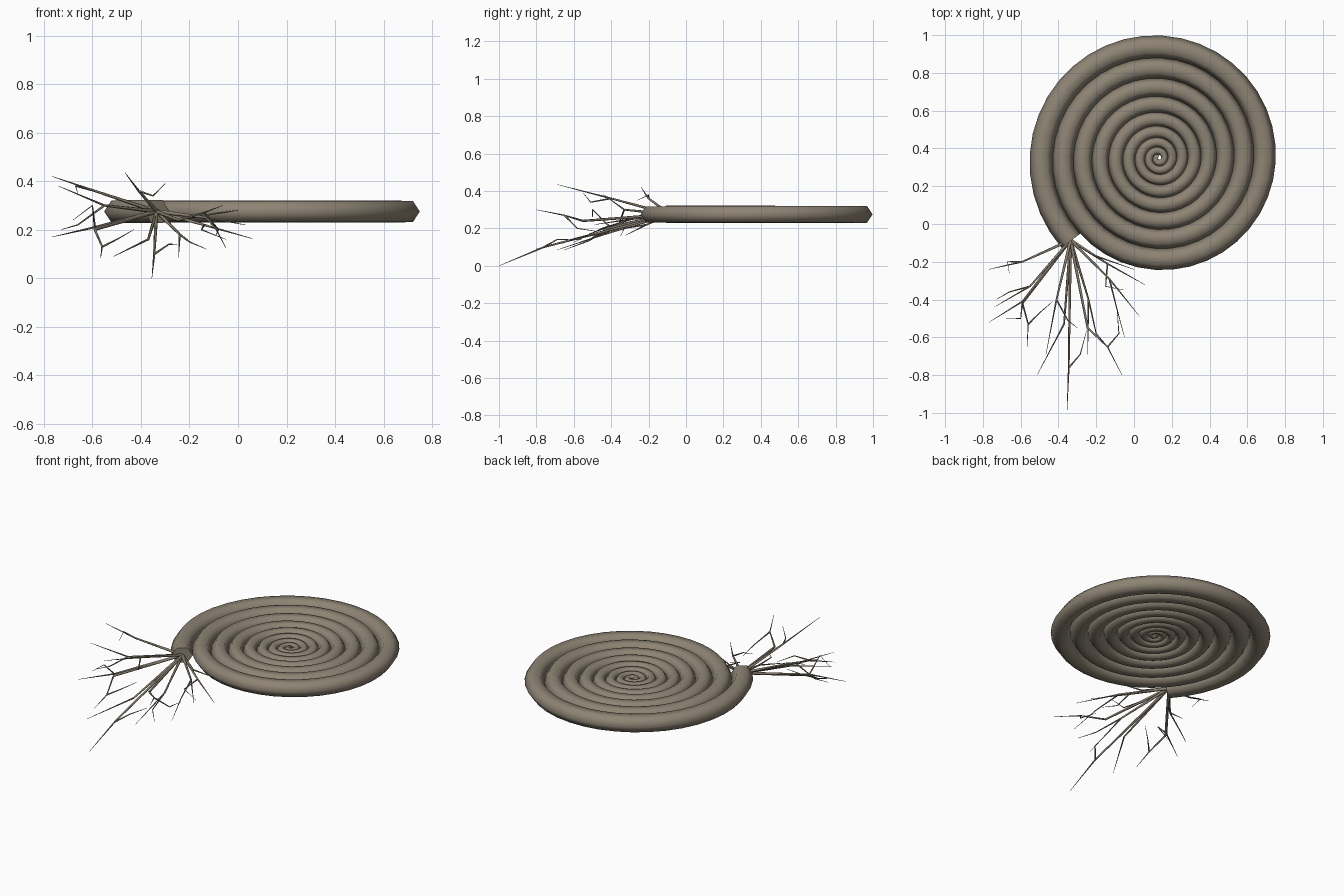
import bpy
import bmesh
import math
from mathutils import Vector

default_cube = bpy.data.objects.get("Cube")
if default_cube:
    bpy.data.objects.remove(default_cube, do_unlink=True)

bark = bpy.data.materials.new("bark_brown")
bark.use_nodes = True
bark_colour = (0.27, 0.23, 0.175, 1)
bark.diffuse_color = bark_colour
bark.node_tree.nodes["Principled BSDF"].inputs["Base Color"].default_value = bark_colour

UP = Vector((0, 0, 1))


def sweep(bm, path, radii, sides, squash=1.0):
    """Sweep a polygon section along a path, with a cap at each end."""
    path = [Vector(p) for p in path]
    last = len(path) - 1
    rings = []
    for i, (point, radius) in enumerate(zip(path, radii)):
        tangent = (path[min(i + 1, last)] - path[max(i - 1, 0)]).normalized()
        side = tangent.cross(UP).normalized()
        lift = side.cross(tangent)
        ring = []
        for k in range(sides):
            angle = math.tau * k / sides
            offset = side * math.cos(angle) + lift * math.sin(angle) * squash
            ring.append(bm.verts.new(point + offset * radius))
        rings.append(ring)
    for a, b in zip(rings, rings[1:]):
        for k in range(sides):
            n = (k + 1) % sides
            bm.faces.new((a[k], a[n], b[n], b[k]))
    bm.faces.new(rings[0])
    bm.faces.new(rings[-1])


def finish(bm, name, angle):
    """Turn the bmesh into a smooth shaded object."""
    bmesh.ops.recalc_face_normals(bm, faces=bm.faces)
    mesh = bpy.data.meshes.new(name)
    bm.to_mesh(mesh)
    bm.free()
    mesh.materials.append(bark)
    obj = bpy.data.objects.new(name, mesh)
    bpy.context.collection.objects.link(obj)
    bpy.ops.object.select_all(action="DESELECT")
    obj.select_set(True)
    bpy.context.view_layer.objects.active = obj
    bpy.ops.object.shade_smooth_by_angle(angle=math.radians(angle))
    return obj


# Coiled stem: a flat spiral whose turns touch and thicken outward
CENTRE = Vector((0.13, 0.347, 0.275))
FIRST_TURN, LAST_TURN, STEPS_PER_TURN = -1.0, 7.37, 40


def outer_edge(turn):
    return 0.06 + 0.0445 * turn + 0.0057 * turn * turn


steps = round((LAST_TURN - FIRST_TURN) * STEPS_PER_TURN)
spine, widths = [], []
for i in range(steps + 1):
    turn = FIRST_TURN + (LAST_TURN - FIRST_TURN) * i / steps
    outer, inner = outer_edge(turn), outer_edge(turn - 1)
    angle = math.tau * (turn + 0.25)
    direction = Vector((math.cos(angle), math.sin(angle), 0))
    spine.append(CENTRE + direction * (outer + inner) / 2)
    widths.append((outer - inner) / 2 * 1.01)
stem = bmesh.new()
sweep(stem, spine, widths, sides=6, squash=0.87)
finish(stem, "coiled_stem", 75)

# Main roots: joints and tip of each, fanning out from the stem's outer end
ROOT_START = (-0.335, -0.085, 0.275)
main_roots = {
    "upper_side": [(-.59, -.2, .36), (-.767, -.24, .42)],
    "raised_side": [(-.55, -.33, .3), (-.74, -.44, .38)],
    "low_side": [(-.59, -.41, .21), (-.767, -.52, .17)],
    "bent_side": [(-.59, -.42, .2), (-.56, -.53, .13), (-.566, -.65, .085)],
    "rising": [(-.41, -.4, .36), (-.466, -.69, .435)],
    "longest": [(-.345, -.76, .1), (-.355, -1, 0)],
    "low_front": [(-.37, -.53, .16), (-.513, -.8, .09)],
    "forked_front": [(-.245, -.55, .24), (-.14, -.65, .27), (-.063, -.8, .3)],
    "inner": [(-.13, -.29, .25), (.03, -.49, .22)],
    "inner_low": [(-.14, -.21, .22), (.06, -.323, .163)],
    "inner_high": [(-.2, -.17, .25), (0, -.24, .28)],
    "dropping": [(-.24, -.4, .18), (-.245, -.69, .085)],
}

# Twigs: each leaves the last joint of the named root
twigs = [
    ("upper_side", (-.67, -.2, .38), (-.66, -.26, .35)),
    ("raised_side", (-.66, -.36, .22), (-.73, -.4, .2)),
    ("low_side", (-.6, -.5, .3), (-.68, -.5, .24)),
    ("bent_side", (-.5, -.47, .16), (-.43, -.41, .2)),
    ("rising", (-.35, -.51, .34), (-.3, -.55, .39)),
    ("longest", (-.285, -.69, .14), (-.25, -.56, .14)),
    ("forked_front", (-.08, -.58, .2), (-.09, -.45, .18)),
    ("inner", (-.09, -.45, .2), (-.05, -.6, .125)),
    ("inner_low", (-.15, -.33, .2), (-.05, -.35, .16)),
    ("dropping", (-.2, -.58, .15), (-.13, -.66, .12)),
]


def tapered(path, thick, thin):
    last = len(path) - 1
    return [thick + (thin - thick) * i / last for i in range(last + 1)]


roots = bmesh.new()
for joints in main_roots.values():
    path = [ROOT_START] + joints
    sweep(roots, path, tapered(path, 0.009, 0.001), sides=5)
finish(roots, "main_roots", 80)

side_roots = bmesh.new()
for parent, bend, tip in twigs:
    path = [main_roots[parent][-2], bend, tip]
    sweep(side_roots, path, tapered(path, 0.005, 0.001), sides=5)
finish(side_roots, "root_twigs", 80)
